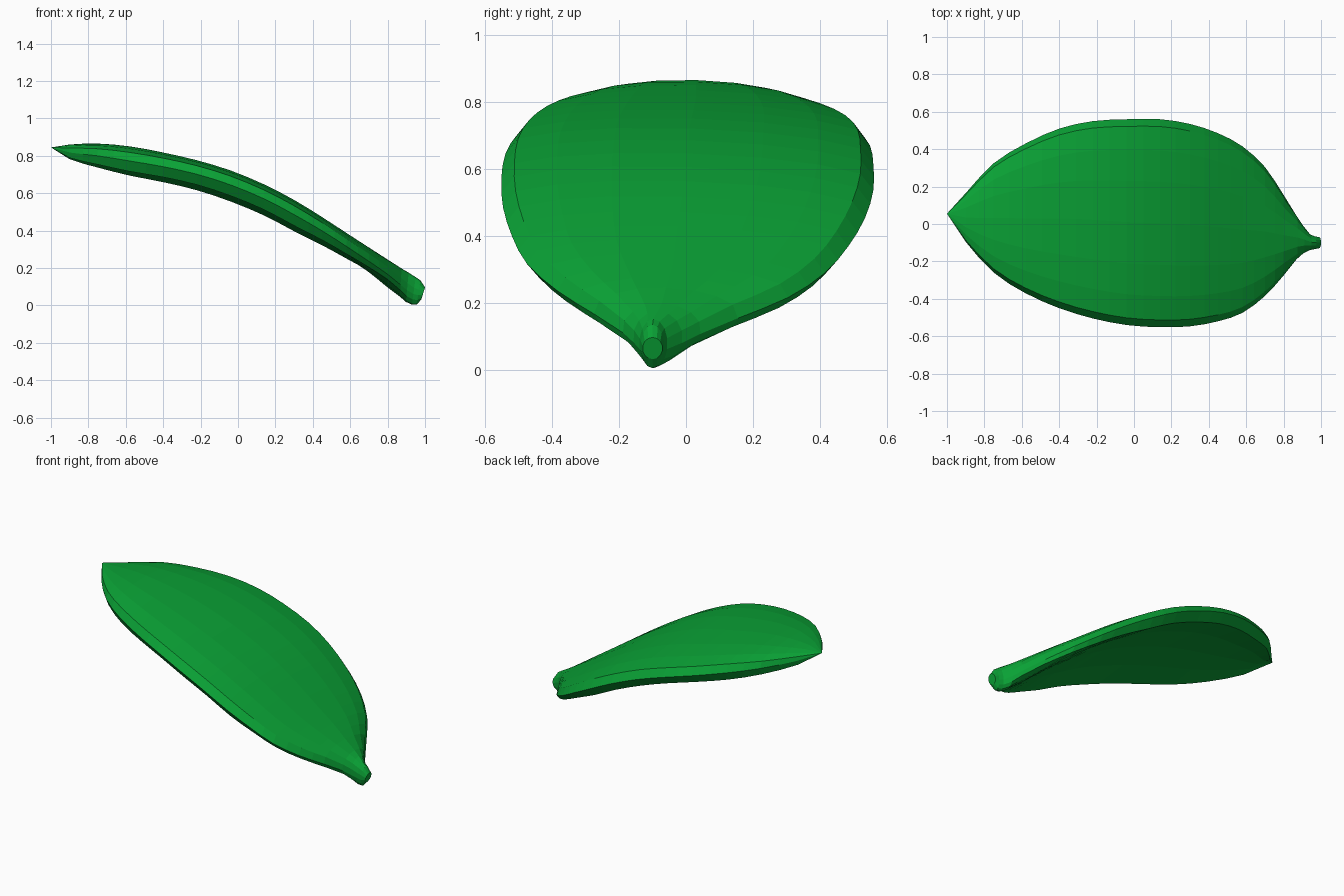
import bpy, bmesh, math

if "Cube" in bpy.data.objects:
    bpy.data.objects.remove(bpy.data.objects["Cube"])

# Leaf colour
green = bpy.data.materials.new("leaf green")
green.diffuse_color = (0.003, 0.36, 0.036, 1)
green.use_nodes = True
green.node_tree.nodes["Principled BSDF"].inputs["Base Color"].default_value = green.diffuse_color

# Stations along the leaf:
# x, left edge y, right edge y, underside z, crown z, underside rim height, underside middle height
stations = [
    (-1.0, 0.055, 0.055, 0.85, 0.85, 0, 0.3),
    (-0.9, 0.165, -0.095, 0.79, 0.865, 0, 0.3),
    (-0.75, 0.325, -0.26, 0.75, 0.87, 0, 0.3),
    (-0.58, 0.43, -0.37, 0.71, 0.855, 0, 0.3),
    (-0.4, 0.51, -0.45, 0.677, 0.822, 0, 0.3),
    (-0.22, 0.55, -0.505, 0.635, 0.78, 0, 0.3),
    (-0.04, 0.56, -0.54, 0.575, 0.725, 0, 0.3),
    (0.14, 0.56, -0.552, 0.50, 0.65, 0, 0.3),
    (0.3, 0.535, -0.547, 0.415, 0.567, 0, 0.29),
    (0.45, 0.485, -0.52, 0.33, 0.475, 0.06, 0.25),
    (0.58, 0.415, -0.475, 0.247, 0.39, 0.13, 0.18),
    (0.7, 0.305, -0.385, 0.168, 0.312, 0.2, 0.09),
    (0.8, 0.155, -0.275, 0.098, 0.247, 0.25, 0),
    (0.87, 0.045, -0.19, 0.05, 0.2, 0.25, 0),
    (0.905, -0.01, -0.158, 0.022, 0.178, 0.2, 0),
    (0.94, -0.055, -0.14, 0.008, 0.155, 0, 0),
    (0.965, -0.065, -0.135, 0.008, 0.138, 0, 0),
    (0.99, -0.07, -0.13, 0.035, 0.1, 0, 0),
]


def section(x, rim, hollow):
    """Closed cross-section: a domed blade with a rounded rim, turning into a round stalk."""
    k = min(max((x - 0.8) / 0.14, 0), 1)
    blade = [(0, 1), (0.4, 0.96), (0.7, 0.86), (0.93, 0.7), (1, 0.38 + 0.2 * rim),
             (0.92, rim), (0.5, rim + 0.73 * (hollow - rim)), (0, hollow)]
    n = len(blade)
    half = []
    for i, (t, h) in enumerate(blade):
        a = math.pi * i / (n - 1)
        half.append((t * (1 - k) + math.sin(a) * k,
                     h * (1 - k) + (0.5 + 0.5 * math.cos(a)) * k))
    return half + [(-t, h) for t, h in half[-2:0:-1]], k


def refine(rows):
    """Add a smooth in-between station to each wide gap along the leaf."""
    out = []
    for i, row in enumerate(rows):
        out.append(row)
        if 1 <= i < len(rows) - 6:
            out.append(tuple((9 * (b + c) - a - d) / 16 for a, b, c, d in
                             zip(rows[i - 1], row, rows[i + 1], rows[i + 2])))
    return out


# Loft the sections into one closed leaf, the blade leaning slightly to one side
bm = bmesh.new()
rings = []
for x, left, right, low, high, rim, hollow in refine(stations):
    pts, k = section(x, rim, hollow)
    mid, half = (left + right) / 2, (left - right) / 2
    ring = []
    for t, h in pts:
        y = mid + t * half
        z = low + h * (high - low) - 0.03 * y * (1 - k)
        ring.append(bm.verts.new((x + 0.02 * k * (h - 0.5), y, z)))
    rings.append(ring)
for a, b in zip(rings, rings[1:]):
    for i in range(len(a)):
        j = (i + 1) % len(a)
        bm.faces.new((a[i], a[j], b[j], b[i]))
bm.faces.new(rings[-1])
bmesh.ops.remove_doubles(bm, verts=bm.verts, dist=0.0005)
bmesh.ops.recalc_face_normals(bm, faces=bm.faces)

# Rest the leaf on the ground
lowest = min(v.co.z for v in bm.verts)
for v in bm.verts:
    v.co.z -= lowest - 0.004

mesh = bpy.data.meshes.new("leaf")
bm.to_mesh(mesh)
bm.free()
mesh.materials.append(green)
leaf = bpy.data.objects.new("leaf", mesh)
bpy.context.collection.objects.link(leaf)
